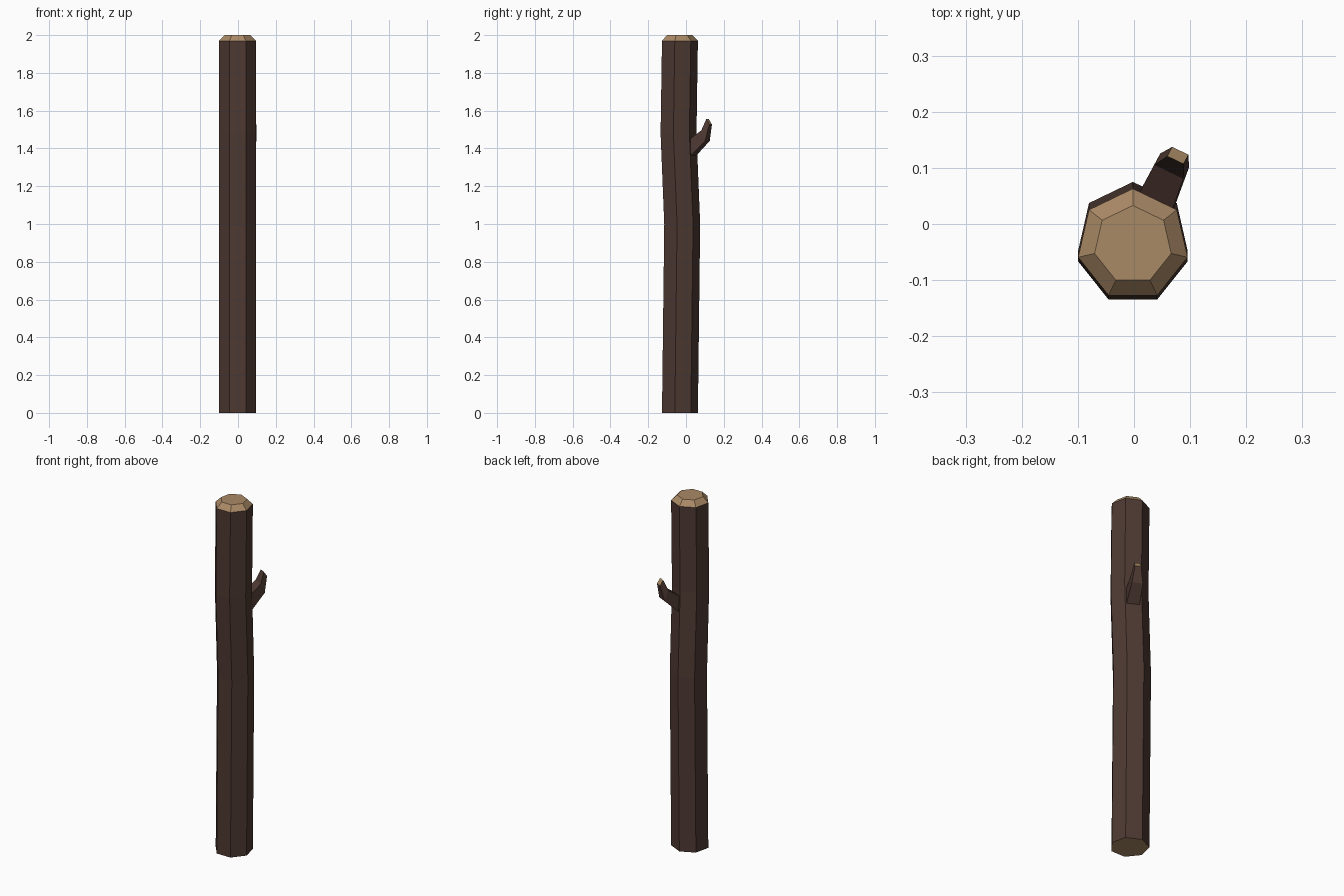
import bpy, bmesh, math
from mathutils import Vector

if "Cube" in bpy.data.objects:
    bpy.data.objects.remove(bpy.data.objects["Cube"])


def material(name, rgb):
    m = bpy.data.materials.new(name)
    m.diffuse_color = (*rgb, 1)
    m.use_nodes = True
    m.node_tree.nodes["Principled BSDF"].inputs["Base Color"].default_value = m.diffuse_color
    return m


bark = material("dark bark", (0.076, 0.041, 0.032))
wood = material("cut wood", (0.402, 0.254, 0.133))


def loft(name, rings, wood_bands):
    """Skin a list of rings, cap both ends; bands listed (and -1 start / -2 end caps) are cut wood."""
    bm = bmesh.new()
    vs = [[bm.verts.new(p) for p in r] for r in rings]
    n = len(rings[0])
    for k in range(len(vs) - 1):
        for i in range(n):
            j = (i + 1) % n
            f = bm.faces.new((vs[k][i], vs[k][j], vs[k + 1][j], vs[k + 1][i]))
            f.material_index = int(k in wood_bands)
    bm.faces.new(vs[0][::-1]).material_index = int(-1 in wood_bands)
    bm.faces.new(vs[-1]).material_index = int(-2 in wood_bands)
    bmesh.ops.recalc_face_normals(bm, faces=bm.faces[:])
    me = bpy.data.meshes.new(name)
    bm.to_mesh(me)
    bm.free()
    me.materials.append(bark)
    me.materials.append(wood)
    ob = bpy.data.objects.new(name, me)
    bpy.context.collection.objects.link(ob)
    return ob


# Trunk: seven-sided, gently bent, with a chamfered cut top
def heptagon(z, cy, r):
    return [Vector((-0.002 + r * math.cos(a), cy + r * math.sin(a), z))
            for a in (math.pi / 2 + i * math.tau / 7 for i in range(7))]


trunk_path = [(0, -0.037, 0.1), (1.0, -0.025, 0.1), (1.48, -0.0445, 0.1),
              (1.97, -0.037, 0.1), (2.0, -0.037, 0.07)]
loft("trunk", [heptagon(*s) for s in trunk_path], {3, -1, -2})

# Branch stub: four-sided, bends upward; each step is lower midpoint, upper midpoint, width
side = Vector((0.9, -0.43, 0))


def quad(low, high, width):
    lo, hi, s = Vector(low), Vector(high), side * width / 2
    return [lo - s, lo + s, hi + s, hi - s]


loft("branch_stub", [
    quad((0.035, 0.030, 1.352), (0.030, 0.020, 1.44), 0.07),
    quad((0.0725, 0.1135, 1.44), (0.062, 0.093, 1.495), 0.057),
    quad((0.0825, 0.1305, 1.527), (0.074, 0.114, 1.555), 0.032),
], {-2})
